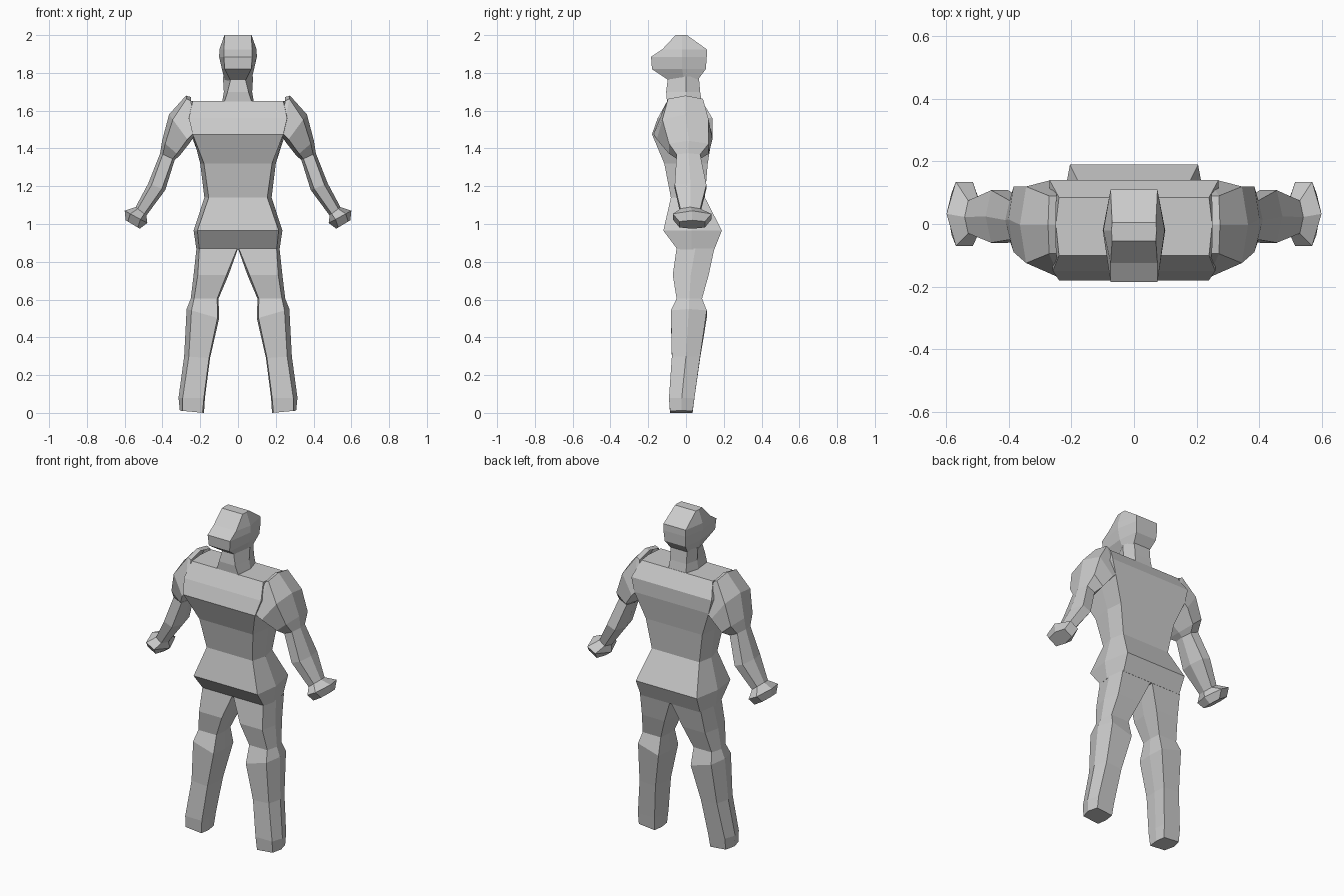
import bpy, bmesh


def loft(name, rings, cap_start=False, cap_end=False, mirror=False):
    """Skin a list of equal-length point rings with quads."""
    bm = bmesh.new()
    vr = [[bm.verts.new(p) for p in ring] for ring in rings]
    n = len(vr[0])
    for a, b in zip(vr, vr[1:]):
        for i in range(n):
            j = (i + 1) % n
            bm.faces.new((a[i], a[j], b[j], b[i]))
    if cap_start:
        bm.faces.new(vr[0][::-1])
    if cap_end:
        bm.faces.new(vr[-1])
    bmesh.ops.recalc_face_normals(bm, faces=bm.faces)
    me = bpy.data.meshes.new(name)
    bm.to_mesh(me)
    bm.free()
    ob = bpy.data.objects.new(name, me)
    bpy.context.collection.objects.link(ob)
    if mirror:
        ob.modifiers.new("mirror", 'MIRROR').use_mirror_merge = False
    return ob


def body_ring(z, front, mid, back, yf, ym, yb):
    """Symmetric hexagon: front edge, side corners, back edge."""
    return [(-front, yf, z), (front, yf, z), (mid, ym, z),
            (back, yb, z), (-back, yb, z), (-mid, ym, z)]


def limb_ring(inner, outer, yf, yb, f0=0.1, f1=0.82, yf_out=None, yb_out=None):
    """Hexagon across a limb, between an inner and an outer (x, z) point."""
    def at(t, y):
        return (inner[0] + (outer[0] - inner[0]) * t, y,
                inner[1] + (outer[1] - inner[1]) * t)
    yfo = yf if yf_out is None else yf_out
    ybo = yb if yb_out is None else yb_out
    ym = (yf + yb) / 2
    return [at(0, ym), at(f0, yf), at(f1, yfo), at(1, (yfo + ybo) / 2),
            at(f1, ybo), at(f0, yb)]


# Torso and hips
loft("torso", [body_ring(*r) for r in (
    (0.865, .205, .22, .20, -.045, .03, .15),
    (0.965, .215, .235, .205, -.12, .03, .19),
    (1.14, .155, .178, .16, -.08, .01, .10),
    (1.32, .18, .20, .19, -.115, .01, .115),
    (1.475, .24, .24, .25, -.18, .0, .14),
    (1.56, .26, .27, .27, -.15, .0, .14),
    (1.65, .24, .25, .24, -.10, .0, .085))], True, True)

# Neck
loft("neck", [body_ring(*r) for r in (
    (1.64, .075, .085, .06, -.10, .0, .085),
    (1.70, .055, .075, .055, -.105, .0, .075),
    (1.78, .035, .08, .055, -.095, .0, .068))])

# Head: chin, jaw, brow, crown
loft("head", [body_ring(*r) for r in (
    (1.76, .04, .07, .055, -.09, -.01, .06),
    (1.82, .07, .085, .07, -.18, -.02, .105),
    (1.885, .075, .10, .075, -.185, -.02, .11),
    (1.925, .075, .098, .075, -.125, -.02, .11),
    (2.0, .07, .072, .07, -.055, -.02, .005))], True, True)

# Shoulder, arm and fist in one run
loft("arm", [
    limb_ring((.235, 1.46), (.25, 1.672), -.175, .14, .08, .9, -.095, .09),
    limb_ring((.235, 1.46), (.275, 1.68), -.172, .14, .08, .92, -.095, .09),
    limb_ring((.255, 1.43), (.365, 1.58), -.155, .14, .12, .82, -.125, .12),
    limb_ring((.31, 1.36), (.402, 1.44), -.09, .12, .15, .82),
    limb_ring((.335, 1.34), (.412, 1.375), -.05, .075, .15, .82),
    limb_ring((.385, 1.18), (.475, 1.215), -.06, .108, .2, .8),
    limb_ring((.485, 1.045), (.542, 1.09), -.03, .075, .2, .8),
    limb_ring((.48, 1.005), (.6, 1.07), -.07, .135, .3, .75),
    limb_ring((.52, .975), (.595, 1.02), -.035, .10, .15, .85),
], cap_end=True, mirror=True)

# Leg: thigh, knee, shin, ankle
loft("leg", [
    limb_ring(*r) for r in (
        ((.0, .87), (.22, .87), -.05, .15, .02, .93),
        ((.05, .73), (.235, .73), -.07, .12, .06, .88),
        ((.103, .605), (.25, .605), -.05, .085, .05, .88),
        ((.10, .50), (.272, .55), -.08, .11, .05, .85),
        ((.148, .29), (.285, .30), -.075, .075, .04, .82),
        ((.175, .08), (.315, .08), -.09, .045, .04, .84),
        ((.18, .0), (.308, .012), -.085, .035, .06, .88))
], cap_end=True, mirror=True)
